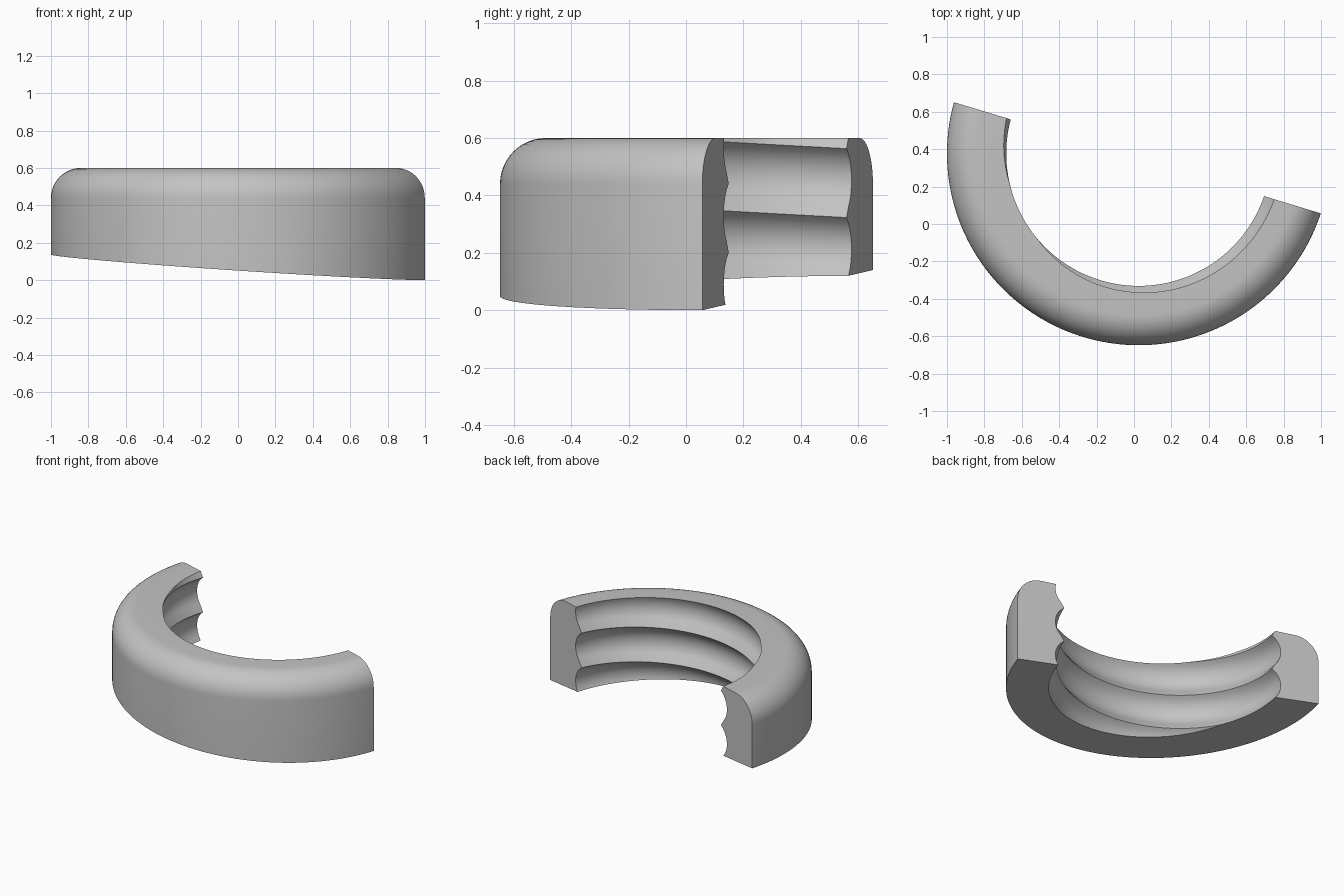
import bpy, bmesh, math
from mathutils import Vector

if "Cube" in bpy.data.objects:
    bpy.data.objects.remove(bpy.data.objects["Cube"])

CX, CY, R_OUT, TOP, FILLET = 0.025, 0.377, 1.025, 0.60, 0.16
R_CREST, DEPTH, PITCH, LAND = 0.708, 0.06, 0.24, 0.018
A0, A1, STEPS = math.radians(-4), math.radians(-212), 120


def thread_radius(z, a):
    """Inner radius: round grooves between narrow lands, wound as a helix."""
    crest = 0.462 + PITCH * a / math.tau
    u = abs((z - crest) % PITCH - PITCH / 2)        # distance from groove middle
    half = (PITCH - LAND) / 2
    if u >= half - 1e-6:
        return R_CREST
    rad = (half ** 2 + DEPTH ** 2) / (2 * DEPTH)
    return R_CREST + math.sqrt(rad ** 2 - u ** 2) - (rad - DEPTH)


def section(a):
    """Closed radial section (radius, height) at angle a."""
    pts = [(R_OUT, -0.3), (R_OUT, TOP - FILLET)]
    for i in range(1, 13):
        t = i / 12 * math.pi / 2
        pts.append((R_OUT - FILLET * (1 - math.cos(t)), TOP - FILLET * (1 - math.sin(t))))
    base = 0.462 + PITCH * a / math.tau
    # heights follow the helix and stop at the top face
    for turn in range(3, -4, -1):
        crest = base + turn * PITCH
        offs = [LAND / 2] + [-LAND / 2 - (PITCH - LAND) * k / 12 for k in range(12)]
        for o in offs[1:] if turn < 3 else offs:
            z = min(crest + o, TOP)
            pts.append((thread_radius(z, a), z))
    pts.append((R_CREST, -0.6))
    return pts


bm = bmesh.new()
rings = []
for s in range(STEPS + 1):
    a = A0 + (A1 - A0) * s / STEPS
    rings.append([bm.verts.new((CX + r * math.cos(a), CY + r * math.sin(a), z))
                  for r, z in section(a)])
n = len(rings[0])
for p, q in zip(rings, rings[1:]):
    for j in range(n):
        k = (j + 1) % n
        bm.faces.new((p[j], p[k], q[k], q[j]))
bmesh.ops.remove_doubles(bm, verts=bm.verts[:], dist=1e-5)


def cut(point, normal):
    """Slice away the side the normal points to and cap the opening."""
    bmesh.ops.bisect_plane(bm, geom=bm.verts[:] + bm.edges[:] + bm.faces[:], dist=1e-6,
                           plane_co=point, plane_no=normal, clear_outer=True)
    bmesh.ops.holes_fill(bm, edges=[e for e in bm.edges if e.is_boundary], sides=0)


# Straight cut across both ends, then the slanted underside
cut(Vector((0.0, 0.3595, 0)), Vector((0.303, 1, 0)))
cut(Vector((0, 0, 0.0643)), Vector((-0.0654, 0.02, -1)))
bmesh.ops.recalc_face_normals(bm, faces=bm.faces[:])

mesh = bpy.data.meshes.new("threaded_half_ring")
bm.to_mesh(mesh)
bm.free()
ring = bpy.data.objects.new("threaded_half_ring", mesh)
bpy.context.collection.objects.link(ring)

grey = bpy.data.materials.new("plain grey")
grey.diffuse_color = (0.55, 0.55, 0.55, 1)
grey.use_nodes = True
grey.node_tree.nodes["Principled BSDF"].inputs["Base Color"].default_value = grey.diffuse_color
mesh.materials.append(grey)

bpy.context.view_layer.objects.active = ring
ring.select_set(True)
bpy.ops.object.shade_smooth_by_angle(angle=math.radians(30))
